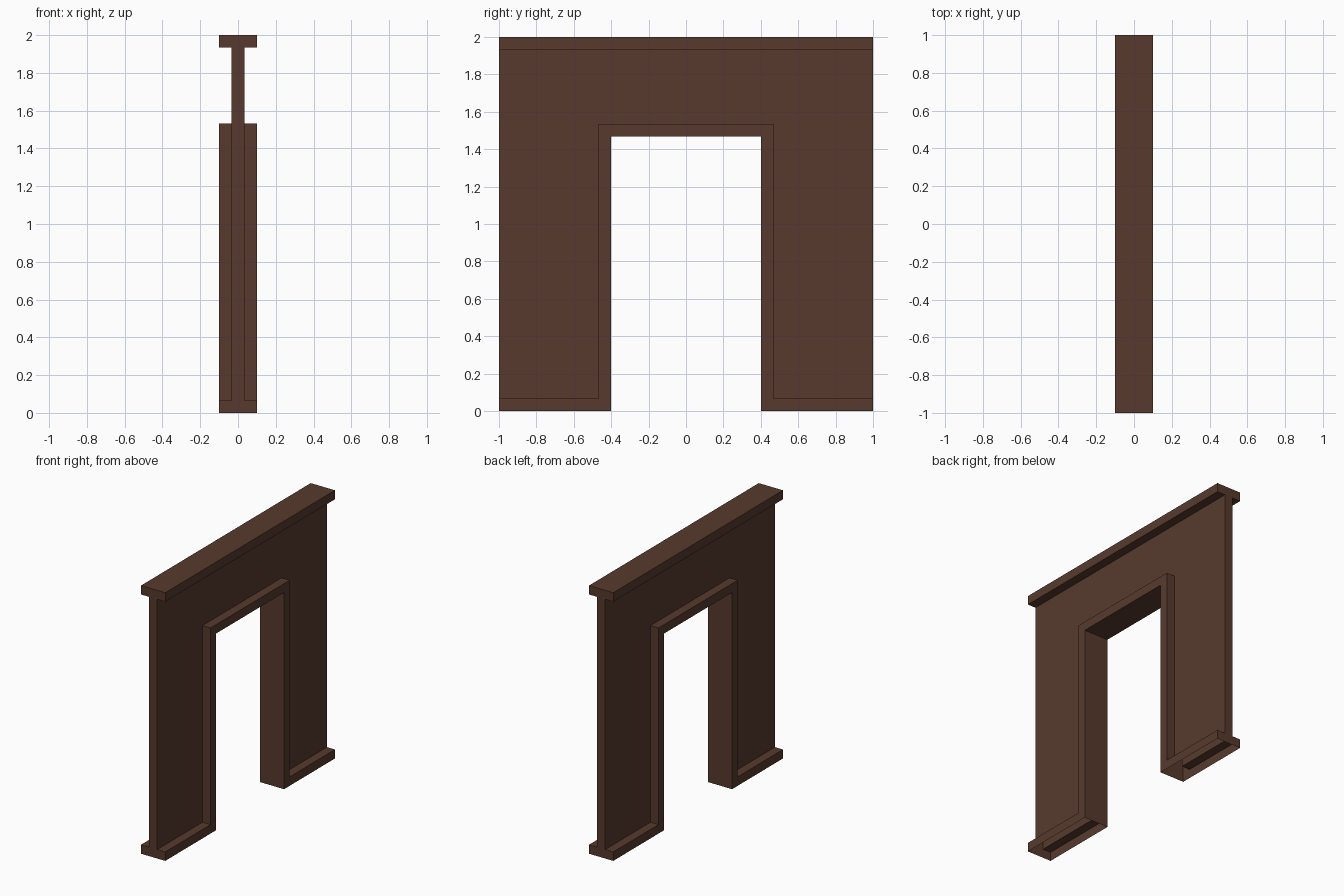
import bpy, bmesh, math
from mathutils import Vector

if "Cube" in bpy.data.objects:
    bpy.data.objects.remove(bpy.data.objects["Cube"])

wood = bpy.data.materials.new("dark_brown_wood")
wood.diffuse_color = (0.095, 0.042, 0.026, 1)
wood.use_nodes = True
wood.node_tree.nodes["Principled BSDF"].inputs["Base Color"].default_value = wood.diffuse_color

T = 1 / 15                       # trim thickness
xs = [-0.1, -T / 2, T / 2, 0.1]
ys = [-1, -0.4 - T, -0.4, 0.4, 0.4 + T, 1]
zs = [0, T, 1.4 + T, 1.4 + 2 * T, 2 - T, 2]
cuts = (xs, ys, zs)


def filled(c):
    """Is this cell part of the wall panel or its raised trim?"""
    if any(i < 0 or i >= len(k) - 1 for i, k in zip(c, cuts)):
        return False
    x, y, z = ((k[i] + k[i + 1]) / 2 for i, k in zip(c, cuts))
    if abs(y) < 0.4 and z < 1.4 + T:               # doorway opening
        return False
    panel = abs(x) < T / 2
    rails = z < T or z > 2 - T                     # base and top rails
    frame = abs(y) < 0.4 + T and z < 1.4 + 2 * T   # doorway frame
    return panel or rails or frame


# One continuous outer shell, hollow and open on the underside
bm = bmesh.new()
for i in range(len(xs) - 1):
    for j in range(len(ys) - 1):
        for k in range(len(zs) - 1):
            cell = (i, j, k)
            if not filled(cell):
                continue
            for a in range(3):
                for s in (0, 1):
                    near = list(cell)
                    near[a] += 2 * s - 1
                    if filled(near) or (a == 2 and s == 0 and k == 0):
                        continue
                    b, c = (a + 1) % 3, (a + 2) % 3
                    quad = []
                    for u, v in ((0, 0), (1, 0), (1, 1), (0, 1)):
                        p = [0, 0, 0]
                        p[a] = cuts[a][cell[a] + s]
                        p[b] = cuts[b][cell[b] + u]
                        p[c] = cuts[c][cell[c] + v]
                        quad.append(bm.verts.new(Vector(p)))
                    bm.faces.new(quad if s else quad[::-1])

# Weld the shell and merge its flat areas
bmesh.ops.remove_doubles(bm, verts=bm.verts, dist=1e-4)
bmesh.ops.dissolve_limit(bm, angle_limit=math.radians(1),
                         verts=bm.verts, edges=bm.edges)
mesh = bpy.data.meshes.new("doorway_wall")
bm.to_mesh(mesh)
bm.free()
mesh.materials.append(wood)
bpy.context.collection.objects.link(bpy.data.objects.new("doorway_wall", mesh))
